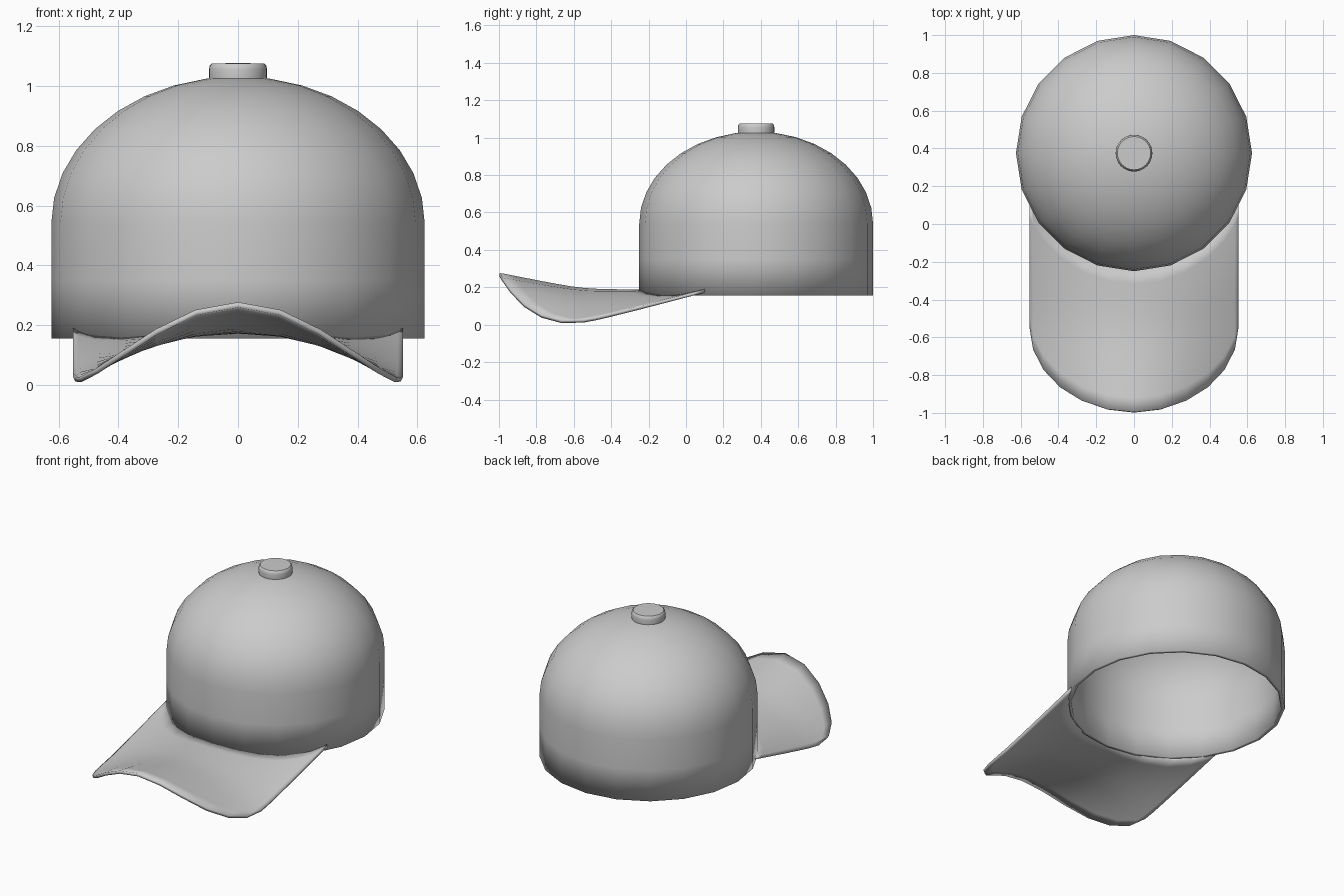
import bpy, bmesh
from math import sin, cos, pi, radians, sqrt

if "Cube" in bpy.data.objects:
    bpy.data.objects.remove(bpy.data.objects["Cube"])

CY, R = 0.375, 0.625          # crown centre and radius
HALF = 0.553                  # half width of the brim


def make_grid(name, rows, closed=False, thickness=0.0, angle=40):
    """Skin a list of equal point rows, weld poles, optionally thicken."""
    bm = bmesh.new()
    grid = [[bm.verts.new(p) for p in row] for row in rows]
    n = len(rows[0])
    for a, b in zip(grid, grid[1:]):
        for i in range(n if closed else n - 1):
            k = (i + 1) % n
            bm.faces.new((a[i], a[k], b[k], b[i]))
    bmesh.ops.remove_doubles(bm, verts=bm.verts, dist=1e-5)
    mesh = bpy.data.meshes.new(name)
    bm.to_mesh(mesh)
    bm.free()
    obj = bpy.data.objects.new(name, mesh)
    bpy.context.collection.objects.link(obj)
    if thickness:
        mod = obj.modifiers.new("thickness", 'SOLIDIFY')
        mod.thickness = thickness
        mod.offset = -1
    bpy.ops.object.select_all(action='DESELECT')
    bpy.context.view_layer.objects.active = obj
    obj.select_set(True)
    bpy.ops.object.shade_smooth_by_angle(angle=radians(angle))
    return obj


def lathe(name, profile, sides, **kw):
    """Revolve (radius, z) points, bottom to top, about the crown axis."""
    rows = [[(r * cos(2 * pi * i / sides), CY + r * sin(2 * pi * i / sides), z)
             for i in range(sides)] for r, z in profile]
    return make_grid(name, rows, closed=True, **kw)


# Crown: straight band, then an elliptical dome, hollow underneath
dome = [(R * cos(radians(a)), 0.54 + 0.492 * sin(radians(a))) for a in range(0, 90, 10)]
lathe("crown", [(R, 0.155), (R, 0.35)] + dome + [(0, 1.032)], 20, thickness=0.022)

# Button on top of the crown
lathe("top_button", [(0, 1.0), (0.094, 1.0), (0.097, 1.03), (0.097, 1.056),
                     (0.095, 1.068), (0.088, 1.076), (0, 1.077)], 32)


# Brim: arched sheet that droops at the sides and lifts at the front
def brim_height(x, y):
    droop = 0.265 * (0.09 - y) * (1 - cos(pi / 2 * x / HALF))
    t = -y - 0.55
    lift = 0.1 * (t + sqrt(t * t + 0.01))
    return 0.187 - droop + lift


COLS, ROWS = 12, 10
columns = []
for i in range(COLS, -1, -1):
    a = -pi / 2 + pi * i / COLS
    x = HALF * sin(a)
    back = CY - sqrt((R - 0.008) ** 2 - x * x)
    front = -0.55 - 0.445 * cos(a)
    ys = [back + (front - back) * j / ROWS for j in range(ROWS + 1)]
    columns.append([(x, y, brim_height(x, y)) for y in ys])
# columns run right to left, so flip each one to keep normals upward
make_grid("brim", [c[::-1] for c in columns], thickness=0.018)
